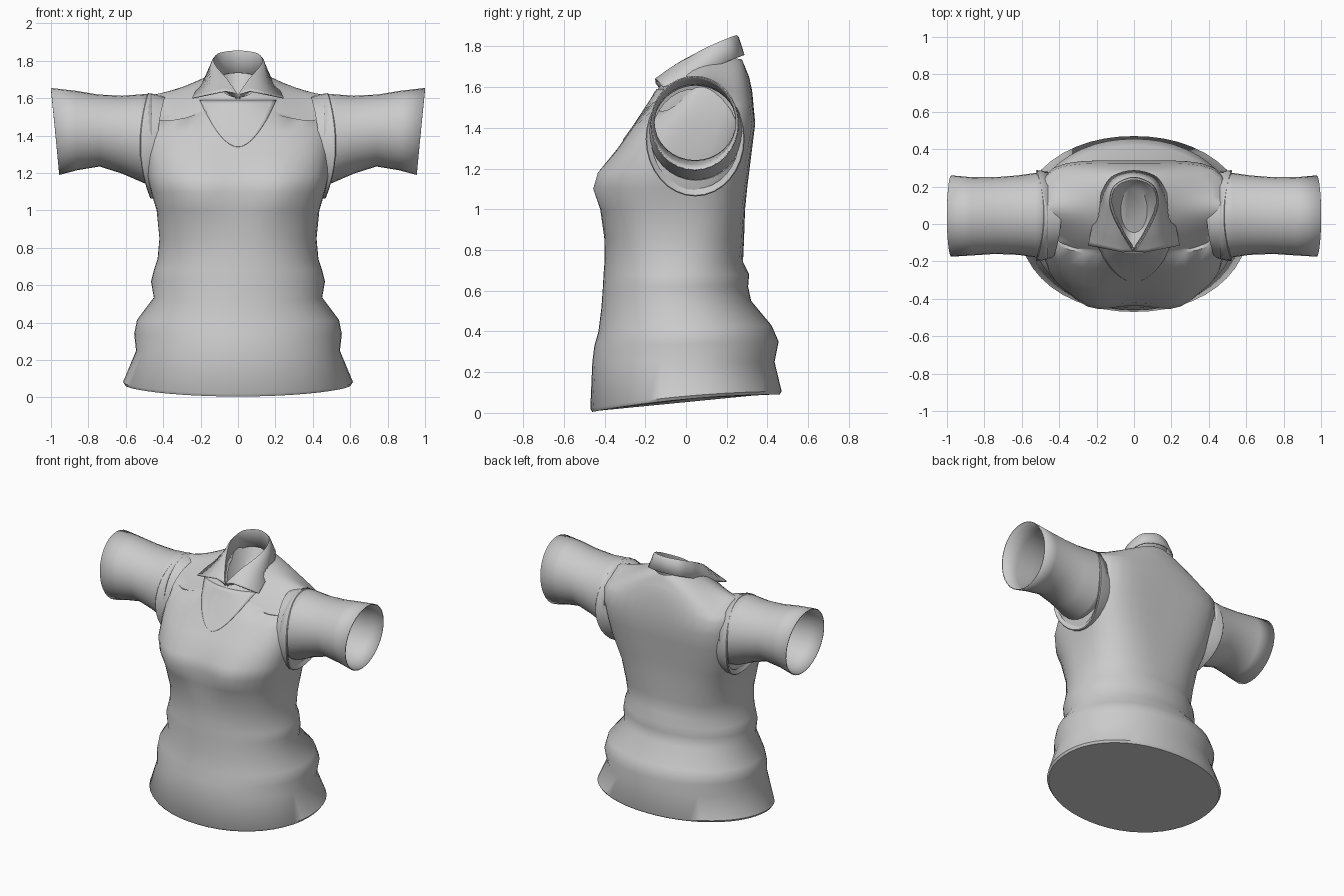
import bpy, bmesh, math
from mathutils import Vector
from mathutils.bvhtree import BVHTree

if "Cube" in bpy.data.objects:
    bpy.data.objects.remove(bpy.data.objects["Cube"])

cloth = bpy.data.materials.new("grey cloth")
cloth.diffuse_color = (0.6, 0.6, 0.6, 1)
cloth.use_nodes = True
cloth.node_tree.nodes["Principled BSDF"].inputs["Base Color"].default_value = cloth.diffuse_color


def add_mesh(name, verts, faces, angle=50, thickness=0):
    mesh = bpy.data.meshes.new(name)
    mesh.from_pydata([tuple(v) for v in verts], [], faces)
    bm = bmesh.new()
    bm.from_mesh(mesh)
    bmesh.ops.remove_doubles(bm, verts=bm.verts, dist=0.0001)
    bmesh.ops.recalc_face_normals(bm, faces=bm.faces)
    bm.to_mesh(mesh)
    bm.free()
    ob = bpy.data.objects.new(name, mesh)
    bpy.context.collection.objects.link(ob)
    mesh.materials.append(cloth)
    bpy.ops.object.select_all(action='DESELECT')
    ob.select_set(True)
    bpy.context.view_layer.objects.active = ob
    bpy.ops.object.shade_smooth_by_angle(angle=math.radians(angle))
    if thickness:
        mod = ob.modifiers.new("thickness", 'SOLIDIFY')
        mod.thickness = thickness
        mod.offset = -1
    return ob


def loft(rings, closed=True, caps=()):
    n = len(rings[0])
    verts = [v for r in rings for v in r]
    faces = []
    for i in range(len(rings) - 1):
        for j in range(n if closed else n - 1):
            k = (j + 1) % n
            faces.append((i*n + j, i*n + k, (i+1)*n + k, (i+1)*n + j))
    for c in caps:
        faces.append([c*n + j for j in range(n)])
    return verts, faces


def mix(a, b, t):
    return a + (b - a) * t


def torso_ring(zf, zb, hw, yf, yb, box=0, lift=0, drop=0):
    """Rounded-box ring; box squares it, lift raises sides, drop lowers corners."""
    ring = []
    for j in range(48):
        a = 2 * math.pi * j / 48
        c, s = math.cos(a), math.sin(a)
        p = 2.1 + box * (1.1 if s < 0 else 2.6)
        r = (abs(c) ** p + abs(s) ** p) ** (-1 / p)
        x, t = hw * c * r, (s * r + 1) / 2
        y = mix(yf, yb, t)
        z = mix(zf, zb, t) + lift * c * c - drop * 4 * c * c * s * s
        if s < 0:  # bust swell
            y -= .035 * math.exp(-((abs(x) - .22) / .12) ** 2 - ((z - 1.11) / .11) ** 2)
        ring.append((x, y, z))
    return ring


# Torso body: front z, back z, half width, front y, back y
BODY = [
    (.005, .09, .605, -.46, .46), (.02, .105, .615, -.47, .47),
    (.25, .25, .545, -.46, .435), (.33, .35, .555, -.45, .455),
    (.40, .43, .54, -.43, .42), (.52, .55, .45, -.415, .32),
    (.62, .62, .465, -.408, .305), (.68, .68, .45, -.405, .31),
    (.74, .74, .43, -.40, .28),
    (.85, .85, .42, -.40, .285), (1.0, 1.0, .435, -.42, .29),
    (1.1, 1.1, .465, -.435, .30), (1.18, 1.18, .485, -.42, .31),
    (1.3, 1.3, .495, -.335, .325), (1.42, 1.42, .50, -.25, .34),
    (1.55, 1.58, .495, -.165, .325), (1.58, 1.65, .475, -.15, .31),
]
rings = []
for b in BODY:
    box = min(1, max(0, (b[1] - .7) / .7))
    drop = max(0, (b[1] - 1.45) / .2) * .11
    rings.append(torso_ring(*b, box, .02 if b[1] < .2 else 0, drop))
# Shoulders narrow up to the neck opening
NECK = (1.605, 1.735, .13, -.125, .275)
for i in range(1, 7):
    t = i / 6
    vals = [mix(a, b, t) for a, b in zip(BODY[-1], NECK)]
    rings.append(torso_ring(*vals, 1 - t, .05 * t * t, .11 * (1 - t) ** 1.5))
# Closed hollow inside the neck
for i in (1, 2):
    rings.append(torso_ring(1.60 - .05*i, 1.735 - .07*i, .13 - .03*i,
                            -.125 + .04*i, .275 - .04*i))
torso_v, torso_f = loft(rings, caps=(0, len(rings) - 1))
add_mesh("torso", torso_v, torso_f)

# Neck insert: thin curved V panel following the chest
tree = BVHTree.FromPolygons([Vector(v) for v in torso_v], torso_f)
rows = []
for i in range(19):
    t = (i / 18) ** 1.5
    z, w = 1.34 + .25 * t, .205 * t ** .55
    row = []
    for j in range(17):
        x = w * (j / 8 - 1)
        hit = tree.ray_cast(Vector((x, -2, z)), Vector((0, 1, 0)))[0]
        row.append((x, (hit.y if hit else -.13) - .004, z))
    rows.append(row)
add_mesh("neck_insert", *loft(rows, closed=False), thickness=.006)

# Sleeves: top x, bottom x, top z, bottom z, front y, back y
SLEEVE = [
    (.46, .46, 1.625, 1.14, -.185, .28), (.53, .50, 1.62, 1.145, -.18, .275),
    (.62, .62, 1.613, 1.197, -.165, .26), (.75, .74, 1.62, 1.235, -.16, .25),
    (.87, .86, 1.64, 1.215, -.168, .25), (1.0, .955, 1.655, 1.19, -.175, .26),
]
# Armhole edge: x, y radius, z radius
ARMHOLE = [(.40, .225, .262), (.46, .24, .278), (.49, .243, .282),
           (.495, .238, .277), (.485, .215, .245)]
circle = [(math.cos(math.pi * j / 16), math.sin(math.pi * j / 16)) for j in range(32)]
for side, label in ((1, "left"), (-1, "right")):
    rings = [[(side * mix(xb, xt, (s + 1) / 2), mix(yf, yb, (c + 1) / 2),
               mix(zb, zt, (s + 1) / 2)) for c, s in circle]
             for xt, xb, zt, zb, yf, yb in SLEEVE]
    add_mesh(label + "_sleeve", *loft(rings), thickness=.006)
    rings = [[(side * (x + .03 * c * c - (.025 if s < 0 else .01) * s * s),
               .045 + ry * c, 1.345 + rz * s) for c, s in circle]
             for x, ry, rz in ARMHOLE]
    add_mesh(label + "_armhole_edge", *loft(rings))

# Collar: fold line and outer edge, from front centre to back centre
FOLD = [(.004, -.15, 1.625), (.06, -.06, 1.705), (.115, .05, 1.768),
        (.13, .13, 1.808), (.10, .21, 1.842), (0, .25, 1.855)]
OUTER = [(.245, -.115, 1.605), (.222, 0, 1.645), (.192, .11, 1.69),
         (.165, .19, 1.722), (.11, .26, 1.748), (0, .288, 1.757)]


def smooth_path(pts, steps=4):
    out = []
    for i in range(len(pts) - 1):
        p1, p2 = pts[i], pts[i + 1]
        p0 = pts[i - 1] if i else p1
        p3 = pts[i + 2] if i + 2 < len(pts) else Vector((-p1.x, p1.y, p1.z))
        for k in range(steps):
            t = k / steps
            out.append(.5 * (2*p1 + (p2 - p0)*t + (2*p0 - 5*p1 + 4*p2 - p3)*t*t
                             + (3*p1 - p0 - 3*p2 + p3)*t**3))
    return out + [pts[-1]]


fold = smooth_path([Vector(p) for p in FOLD])
outer = smooth_path([Vector(p) for p in OUTER])
n = len(fold) - 1
foot = [Vector((p.x * .9, p.y + .03 - .045 * i / n, p.z - .04 - .08 * min(1, 2 * i / n)))
        for i, p in enumerate(fold)]
middle = [a.lerp(b, .25) + Vector((0, -.01 * (1 - i / n), .022 - .008 * i / n))
          for i, (a, b) in enumerate(zip(fold, outer))]
lines = [half + [Vector((-p.x, p.y, p.z)) for p in reversed(half[:-1])]
         for half in (foot, fold, middle, outer)]
add_mesh("collar", *loft(lines, closed=False), angle=60, thickness=.008)
